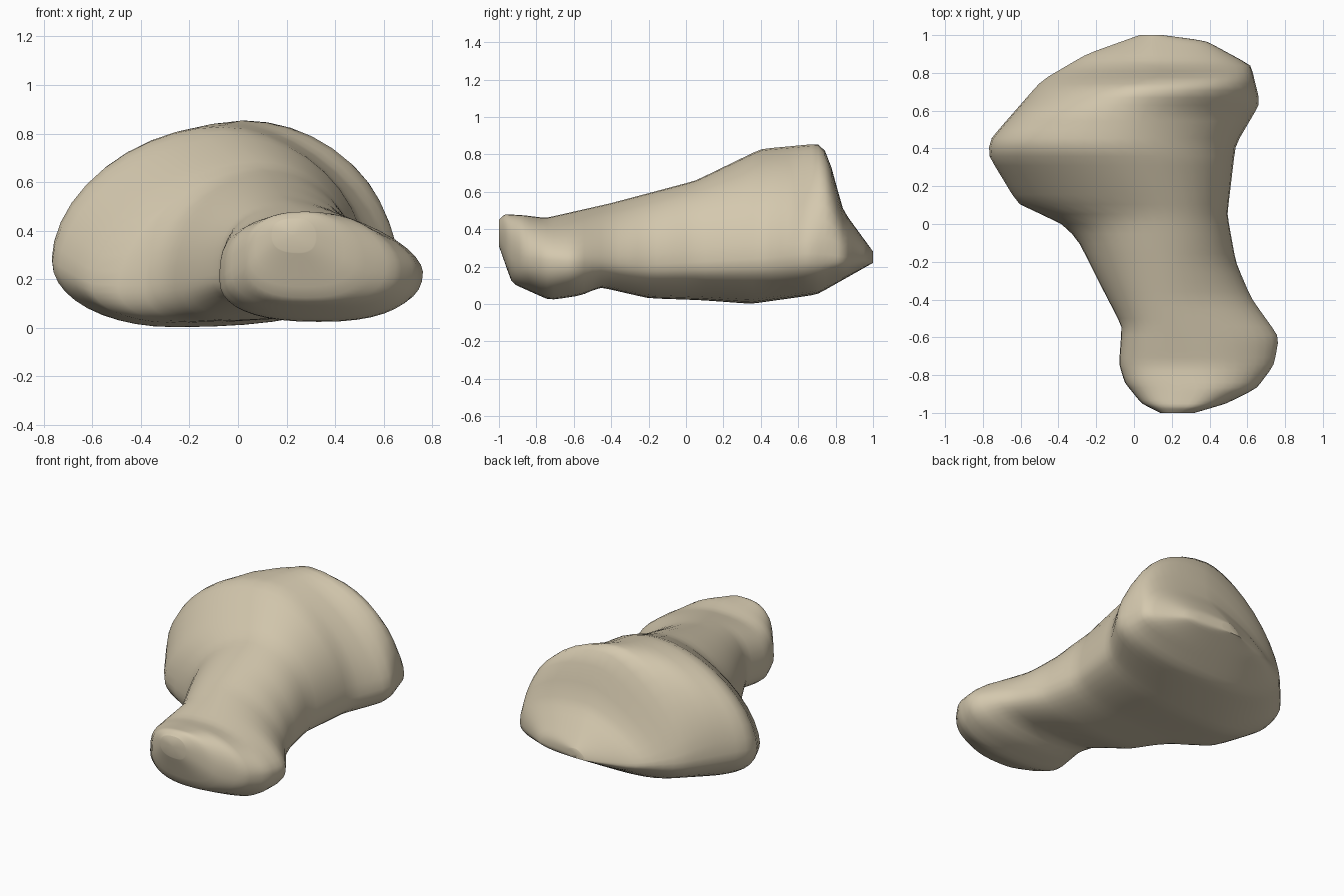
import bpy
import bmesh
from math import cos, sin, pi

default = bpy.data.objects.get("Cube")
if default:
    bpy.data.objects.remove(default, do_unlink=True)

# Four guide lines running front to back, each point is (y, x, z)
LEFT_EDGE = [(-1, .14, .38), (-.95, .04, .3), (-.84, -.05, .22), (-.74, -.08, .2),
             (-.54, -.065, .22), (-.3, -.19, .2), (-.08, -.3, .18), (.03, -.41, .17),
             (.08, -.6, .17), (.36, -.77, .27), (.44, -.77, .29), (.76, -.49, .25),
             (.9, -.25, .22), (1, .03, .22)]
RIGHT_EDGE = [(-1, .32, .38), (-.95, .49, .28), (-.87, .65, .25), (-.75, .74, .24),
              (-.6, .77, .23), (-.39, .62, .22), (-.2, .54, .21), (.05, .495, .22),
              (.42, .54, .24), (.64, .67, .27), (.84, .62, .25), (.97, .38, .24),
              (1, .15, .25)]
TOP_RIDGE = [(-1, .24, .45), (-.97, .28, .48), (-.87, .34, .475), (-.75, .3, .46),
             (-.4, .17, .54), (.05, .1, .66), (.4, -.08, .83), (.72, .03, .86),
             (.76, .1, .8), (.84, .14, .5), (1, .1, .28)]
BOTTOM_RIDGE = [(-1, .25, .31), (-.93, .28, .11), (-.73, .34, .02), (-.56, .3, .045),
                (-.46, .2, .09), (-.2, -.05, .03), (.08, -.22, .02), (.35, -.28, 0),
                (.7, 0, .05), (1, .1, .22)]

# Roundness of the quarters as (y, left, right): low is boxy, high is flat
UPPER_ROUNDNESS = [(-1, .75, .95), (-.85, .7, 1.1), (-.6, .75, 1.25), (-.4, .9, 1.2),
                   (-.1, 1, 1), (.08, 1.2, .95), (.36, 1.1, 1), (.6, 1, 1.25),
                   (.79, 1.45, .85), (1, 1.4, .85)]
LOWER_ROUNDNESS = [(-1, .8, .8), (-.2, .85, .85), (.36, 1, .85), (.7, .9, .8),
                   (1, .9, .85)]

STATIONS = 60
QUARTER_STEPS = 10


def along_guide(guide, y):
    """Return the two values of a guide line at a given y."""
    for a, b in zip(guide, guide[1:]):
        if y <= b[0]:
            t = (y - a[0]) / (b[0] - a[0])
            return a[1] + (b[1] - a[1]) * t, a[2] + (b[2] - a[2]) * t
    return guide[-1][1:]


def quarter(start, end, power, from_side):
    """Curve from one guide point towards the next, leaving out the end.

    The side point gives the extreme x, the ridge point the extreme z."""
    side, ridge = (start, end) if from_side else (end, start)
    points = []
    for i in range(QUARTER_STEPS):
        angle = pi / 2 * i / QUARTER_STEPS
        if not from_side:
            angle = pi / 2 - angle
        across = max(cos(angle), 0) ** power
        along = max(sin(angle), 0) ** power
        points.append((ridge[0] + (side[0] - ridge[0]) * across,
                       side[1] + (ridge[1] - side[1]) * along))
    return points


def cross_section(y):
    left, right, top, bottom, upper, lower = (
        along_guide(g, y) for g in (LEFT_EDGE, RIGHT_EDGE, TOP_RIDGE, BOTTOM_RIDGE,
                                    UPPER_ROUNDNESS, LOWER_ROUNDNESS))
    return (quarter(right, top, upper[1], True) + quarter(top, left, upper[0], False)
            + quarter(left, bottom, lower[0], True)
            + quarter(bottom, right, lower[1], False))


# Bone body lofted through cross sections packed closer at both ends
bm = bmesh.new()
rings = []
for i in range(STATIONS + 1):
    y = -cos(pi * i / STATIONS)
    rings.append([bm.verts.new((x, y, z)) for x, z in cross_section(y)])
for ring, following in zip(rings, rings[1:]):
    for k in range(len(ring)):
        n = (k + 1) % len(ring)
        bm.faces.new((ring[k], ring[n], following[n], following[k]))

# End caps
caps = [bm.faces.new(rings[0]), bm.faces.new(rings[-1])]
bmesh.ops.poke(bm, faces=caps)

# Soften the creases along the guide lines
inner = [v for ring in rings[2:-2] for v in ring]
bmesh.ops.smooth_vert(bm, verts=inner, factor=.4,
                      use_axis_x=True, use_axis_y=False, use_axis_z=True)
bmesh.ops.recalc_face_normals(bm, faces=bm.faces)
mesh = bpy.data.meshes.new("bone")
bm.to_mesh(mesh)
bm.free()
bone = bpy.data.objects.new("bone", mesh)
bpy.context.collection.objects.link(bone)

# Bone colour
colour = (.66, .58, .425, 1)
material = bpy.data.materials.new("pale bone")
material.use_nodes = True
material.diffuse_color = colour
material.node_tree.nodes["Principled BSDF"].inputs["Base Color"].default_value = colour
mesh.materials.append(material)

bpy.ops.object.select_all(action='DESELECT')
bone.select_set(True)
bpy.context.view_layer.objects.active = bone
bpy.ops.object.shade_smooth_by_angle(angle=pi / 3)
